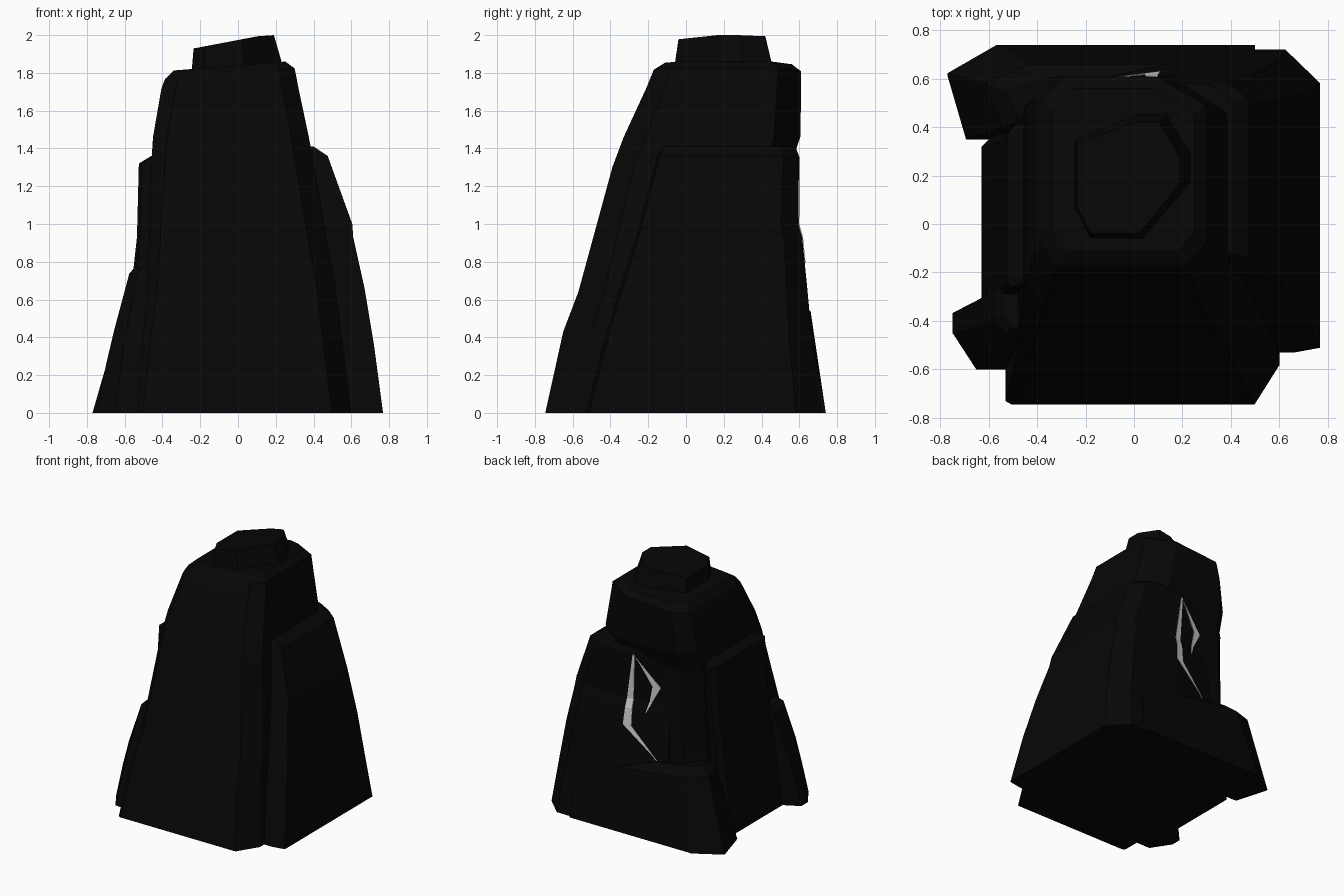
import bpy
import bmesh

default_cube = bpy.data.objects.get("Cube")
if default_cube:
    bpy.data.objects.remove(default_cube, do_unlink=True)


def make_material(name, level):
    material = bpy.data.materials.new(name)
    material.use_nodes = True
    colour = (level, level, level, 1)
    material.diffuse_color = colour
    shader = next(n for n in material.node_tree.nodes if n.type == "BSDF_PRINCIPLED")
    shader.inputs["Base Color"].default_value = colour
    return material


rock_black = make_material("rock black", .002)
crack_grey = make_material("crack grey", .65)


def finish(bm, name, material):
    """Clean up a mesh and turn it into a flat shaded object."""
    bmesh.ops.remove_doubles(bm, verts=bm.verts, dist=.0001)
    bmesh.ops.recalc_face_normals(bm, faces=bm.faces)
    mesh = bpy.data.meshes.new(name)
    bm.to_mesh(mesh)
    bm.free()
    mesh.materials.append(material)
    rock = bpy.data.objects.new(name, mesh)
    bpy.context.collection.objects.link(rock)
    return rock


def mix(first, second, blend):
    """Blend two equally long tuples of numbers."""
    return [a + blend * (b - a) for a, b in zip(first, second)]


def outline(left, right, front, back, corners):
    """Rectangle with each corner cut by its own fraction of width and depth."""
    width, depth = right - left, back - front
    sides = [(left, front, 1, 1), (right, front, -1, 1),
             (right, back, -1, -1), (left, back, 1, -1)]
    points = []
    for index, (x, y, inward_x, inward_y) in enumerate(sides):
        cut_x, cut_y = corners[index]
        along_y = (x, y + inward_y * cut_y * depth)
        along_x = (x + inward_x * cut_x * width, y)
        points += [along_y, along_x] if index % 2 == 0 else [along_x, along_y]
    return points


def rock_chunk(name, rings, corners, top_corners=None, tilt=0):
    """Loft cut rectangles given as (height, left, right, front, back)."""
    bm = bmesh.new()
    loops = []
    for level, (height, *bounds) in enumerate(rings):
        slope = tilt if level >= len(rings) - 2 else 0
        rise = height / rings[-1][0]
        cuts = [mix(low, high, rise) for low, high in zip(corners, top_corners or corners)]
        loops.append([bm.verts.new((x, y, min(2, height + slope * x)))
                      for x, y in outline(*bounds, cuts)])
    for lower, upper in zip(loops, loops[1:]):
        for i in range(len(lower)):
            j = (i + 1) % len(lower)
            bm.faces.new((lower[i], lower[j], upper[j], upper[i]))
    bm.faces.new(loops[0][::-1])
    bm.faces.new(loops[-1])
    return finish(bm, name, rock_black)


square = (0, 0)

# Tall central mass with a sloping front
rock_chunk("main_body", [
    (0, -.53, .6, -.745, .6),
    (.43, -.5, .545, -.65, .57),
    (.64, -.48, .52, -.57, .555),
    (1.3, -.46, .405, -.39, .55),
    (1.46, -.45, .375, -.33, .605),
    (1.72, -.405, .32, -.21, .61),
    (1.8, -.385, .3, -.17, .61),
    (1.84, -.34, .25, -.11, .56),
], [(.02, .01), (.09, .12), (.1, .1), (.1, .1)],
    [(.11, .13), (.12, .12), (.3, .16), (.15, .13)], tilt=.08)

# Broad slab on the left flank, its back face folding inward
left_slab_rings = [
    (0, -.25, .768, -.53, .72),
    (.36, -.25, .72, -.44, .67),
    (.66, -.25, .67, -.35, .642),
    (.93, -.25, .61, -.265, .615),
    (1, -.25, .605, -.245, .595),
    (1.36, -.25, .475, -.15, .598),
    (1.41, -.25, .4, -.13, .58),
]
fold_x, fold_y = .41, .072
rock_chunk("left_slab", left_slab_rings,
           [square, (.1, .015), (.14, .11), (fold_x, fold_y)])

# Narrow slab on the right flank
rock_chunk("right_slab", [
    (0, -.63, -.1, -.33, .36),
    (.75, -.555, -.1, -.29, .38),
    (.93, -.535, -.1, -.28, .39),
    (1.32, -.525, -.1, -.26, .41),
    (1.36, -.46, -.1, -.24, .41),
], [(.04, .04), square, square, (.08, .06)])

# Low buttress at the front right corner
rock_chunk("front_buttress", [
    (0, -.75, -.4, -.6, -.31),
    (.25, -.7, -.38, -.56, -.29),
    (.44, -.655, -.37, -.53, -.27),
    (.74, -.575, -.35, -.46, -.22),
    (.77, -.545, -.35, -.43, -.22),
], [(.28, .52), square, square, (.32, .2)],
    [(.2, .3), square, square, (.32, .2)])

# Low apron along the back, rising toward the right corner
rock_chunk("back_apron", [
    (0, -.77, .5, .35, .74),
    (.48, -.61, .5, .4, .66),
    (.54, -.53, .48, .42, .6),
], [(.06, .67), square, square, (.16, .3)], tilt=-.13)

# Faceted cap with a tilted top
rock_chunk("summit_cap", [
    (1.8, -.25, .235, -.065, .46),
    (1.974, -.235, .19, -.04, .42),
], [(.14, .24), (.4, .45), (.2, .32), (.55, .2)], tilt=.19)


def back_surface(x, height):
    """Depth of the folded back face of the left slab at a point."""
    for lower, upper in zip(left_slab_rings, left_slab_rings[1:]):
        if lower[0] <= height <= upper[0]:
            blend = (height - lower[0]) / (upper[0] - lower[0])
            _, left, right, front, back = mix(lower, upper, blend)
            reach = fold_x * (right - left)
            inward = max(0, left + reach - x) / reach
            return back - inward * fold_y * (back - front)


def crack_plate(name, rows):
    """Thin plate lying on the back face, given as (height, edge, edge)."""
    bm = bmesh.new()
    loops = []
    for height, *edges in rows:
        loops.append([bm.verts.new((x, back_surface(x, height) + lift, height))
                      for x, lift in zip(edges + edges[::-1], (.005, .005, -.003, -.003))])
    for upper, lower in zip(loops, loops[1:]):
        for i in range(len(upper)):
            j = (i + 1) % len(upper)
            bm.faces.new((upper[i], upper[j], lower[j], lower[i]))
    bm.faces.new(loops[0])
    bm.faces.new(loops[-1][::-1])
    return finish(bm, name, crack_grey)


# Pale angular crack in the back face
crack_plate("long_crack", [(1.355, .046, .03), (1, .096, .045), (.93, .1, .045),
                           (.8, .11, .045), (.57, -.165, -.155)])
crack_plate("short_crack", [(1.33, .025, .015), (1.13, -.17, -.105),
                            (1, -.1, -.08), (.92, -.065, -.06)])
